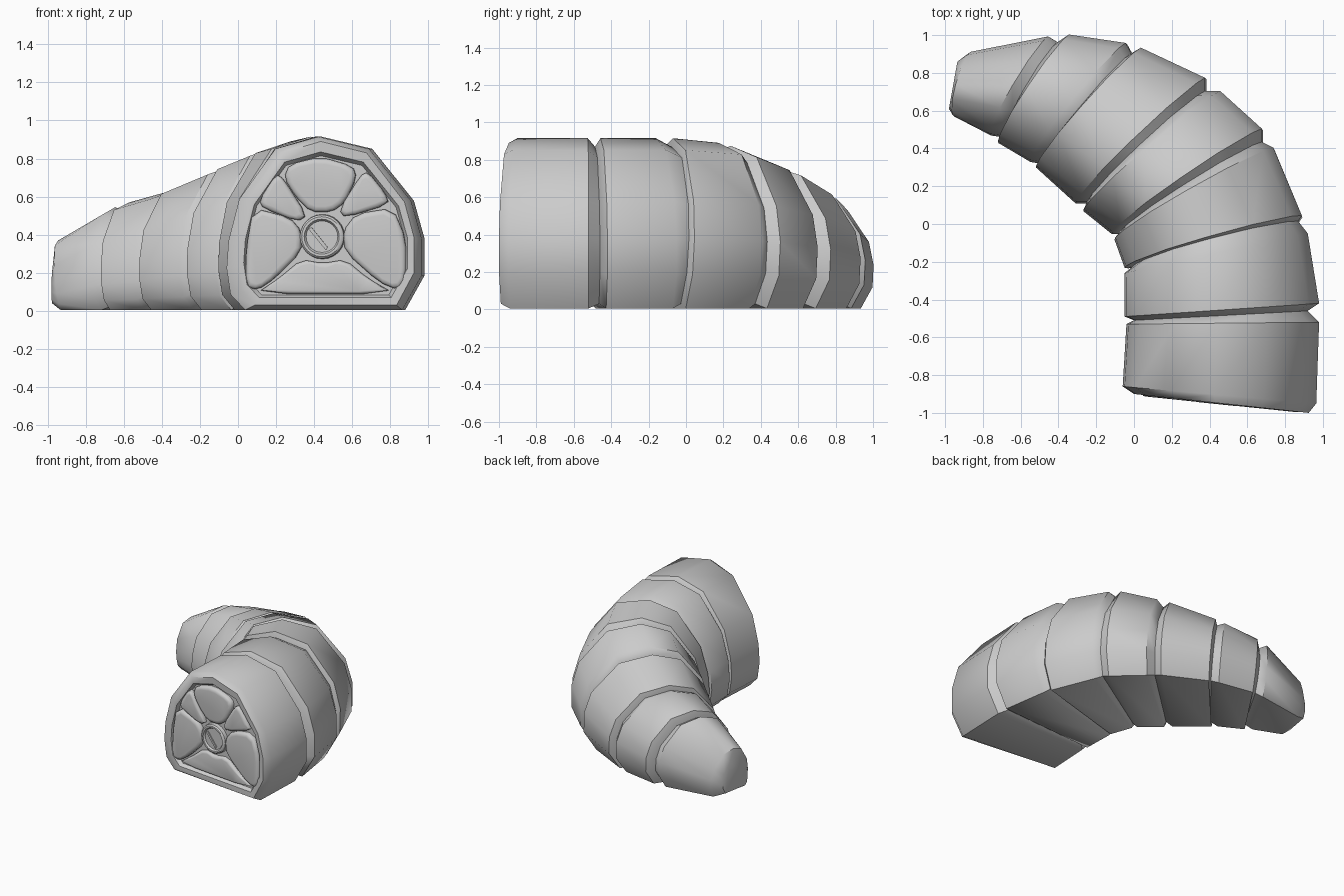
import bpy, bmesh, math
from mathutils import Vector

if "Cube" in bpy.data.objects:
    bpy.data.objects.remove(bpy.data.objects["Cube"])

grey = bpy.data.materials.new("plain_grey")
grey.diffuse_color = (0.6, 0.6, 0.6, 1)
grey.use_nodes = True
grey.node_tree.nodes["Principled BSDF"].inputs["Base Color"].default_value = grey.diffuse_color

# Half-round section with a flat base: u across (-1 inner, 1 outer), v up
PROFILE = [(-.81, 0), (-.96, .09), (-1, .24), (-.98, .40), (-.87, .64), (-.50, .93), (-.06, 1),
           (.46, .93), (.89, .63), (1, .41), (1, .20), (.80, 0)]


def ring(inner, outer, z0, z1, lean=0.0):
    """Section stretched between two plan points; lean pushes its top along the body."""
    a, b = Vector(inner), Vector(outer)
    d = (b - a).normalized()
    axis = Vector((-d.y, d.x))
    pts = []
    for u, v in PROFILE:
        p = a.lerp(b, (u + 1) / 2) + axis * lean * (v - .3)
        pts.append((p.x, p.y, z0 + v * (z1 - z0)))
    return pts


def loft(name, rings, angle=42):
    """Skin closed loops in order and cap both ends."""
    bm = bmesh.new()
    loops = [[bm.verts.new(p) for p in r] for r in rings]
    n = len(loops[0])
    for a, b in zip(loops, loops[1:]):
        for i in range(n):
            j = (i + 1) % n
            bm.faces.new((a[i], a[j], b[j], b[i]))
    bm.faces.new(loops[0])
    bm.faces.new(loops[-1])
    bmesh.ops.recalc_face_normals(bm, faces=bm.faces[:])
    me = bpy.data.meshes.new(name)
    bm.to_mesh(me)
    bm.free()
    me.materials.append(grey)
    ob = bpy.data.objects.new(name, me)
    bpy.context.collection.objects.link(ob)
    bpy.ops.object.select_all(action='DESELECT')
    ob.select_set(True)
    bpy.context.view_layer.objects.active = ob
    bpy.ops.object.shade_smooth_by_angle(angle=math.radians(angle))
    return ob


# Grooves between segments: inner point, outer point, height
GROOVES = [((0, -.51), (.92, -.46), .87), ((0, -.22), (.87, .01), .87),
           ((-.08, -.05), (.68, .43), .84), ((-.25, .11), (.38, .70), .74),
           ((-.49, .32), (-.01, .90), .62), ((-.69, .46), (-.40, .96), .51)]
# Segments: front inner, front outer, height, back inner, back outer, height
SEGMENTS = [((-.06, -.86), (.965, -.95), .915, (-.04, -.53), (.98, -.52), .915),
            ((-.05, -.49), (.98, -.42), .915, (-.05, -.26), (.92, -.05), .915),
            ((-.05, -.23), (.89, .04), .915, (-.105, -.08), (.74, .40), .89),
            ((-.12, -.05), (.68, .50), .875, (-.27, .07), (.46, .70), .80),
            ((-.31, .11), (.38, .77), .77, (-.52, .30), (.04, .93), .66),
            ((-.55, .33), (-.04, .955), .635, (-.72, .43), (-.34, 1), .57),
            ((-.76, .47), (-.45, .99), .545, (-.955, .57), (-.86, .91), .37)]

for i, (fi, fo, fh, bi, bo, bh) in enumerate(SEGMENTS):
    lean = 0 if i < 2 else .05
    rings = [ring(fi, fo, .005, fh, lean), ring(bi, bo, .005, bh, lean)]
    if i == 0:
        # front rim, then the shallow recess that holds the pads
        rings = [ring((.045, -.874), (.875, -.960), .085, .815),
                 ring((.03, -.903), (.89, -.992), .07, .835),
                 ring((0, -.90), (.925, -1), .03, .89)] + rings
    else:
        gi, go, gh = GROOVES[i - 1]
        rings.insert(0, ring(gi, go, .03, gh, lean))
    if i < 6:
        gi, go, gh = GROOVES[i]
        rings.append(ring(gi, go, .03, gh, .05 if i > 0 else 0))
    else:
        rings.append(ring((-.98, .61), (-.935, .86), .04, .29))
    loft(f"body_segment_{i + 1}", rings)


# ---- Front face details ----
def on_face(x, z, out):
    return (x - .107 * out, -.903 - .1035 * x - .994 * out, z)


def round_off(pts):
    """One pass of corner cutting."""
    res = []
    for i, p in enumerate(pts):
        a, b = Vector(p), Vector(pts[(i + 1) % len(pts)])
        res += [a.lerp(b, .22), a.lerp(b, .78)]
    return res


def pad(name, pts, top=.004):
    pts = round_off([Vector(p) for p in pts])
    c = sum(pts, Vector((0, 0))) / len(pts)

    def level(inset, out):
        res = []
        for p in pts:
            q = p + (c - p).normalized() * inset
            res.append(on_face(q.x, q.y, out))
        return res
    loft(name, [level(0, -.04), level(0, top - .015), level(.012, top - .003), level(.03, top)], 50)


pad("top_pad", [(.27, .77), (.43, .81), (.60, .76), (.62, .70), (.56, .57), (.49, .52),
                (.38, .52), (.30, .60), (.24, .70)])
pad("upper_left_pad", [(.20, .72), (.11, .58), (.13, .54), (.31, .47), (.36, .50), (.24, .69)])
pad("upper_right_pad", [(.64, .71), (.53, .53), (.56, .49), (.79, .56), (.77, .62), (.68, .73)])
pad("left_pad", [(.08, .54), (.04, .32), (.04, .13), (.10, .11), (.19, .17), (.33, .31),
                 (.33, .42), (.27, .49)])
pad("right_pad", [(.81, .54), (.88, .38), (.88, .17), (.84, .11), (.74, .15), (.56, .31),
                  (.55, .42), (.62, .51)])
pad("bottom_pad", [(.09, .09), (.82, .09), (.68, .17), (.56, .27), (.44, .25), (.33, .27), (.21, .17)], -.008)

# Round hub with a raised lip and a slanted bar
HUB = (.44, .39)


def circle(r, out, n=24):
    return [on_face(HUB[0] + r * math.cos(t * math.tau / n),
                    HUB[1] + r * math.sin(t * math.tau / n), out) for t in range(n)]


loft("hub", [circle(.118, -.04), circle(.115, -.004), circle(.105, .005), circle(.092, .005),
             circle(.083, -.008), circle(.075, -.008)])
bar = [(.37, .43), (.385, .44), (.47, .335), (.46, .32)]
loft("hub_bar", [[on_face(x, z, o) for x, z in bar] for o in (-.012, 0)])
